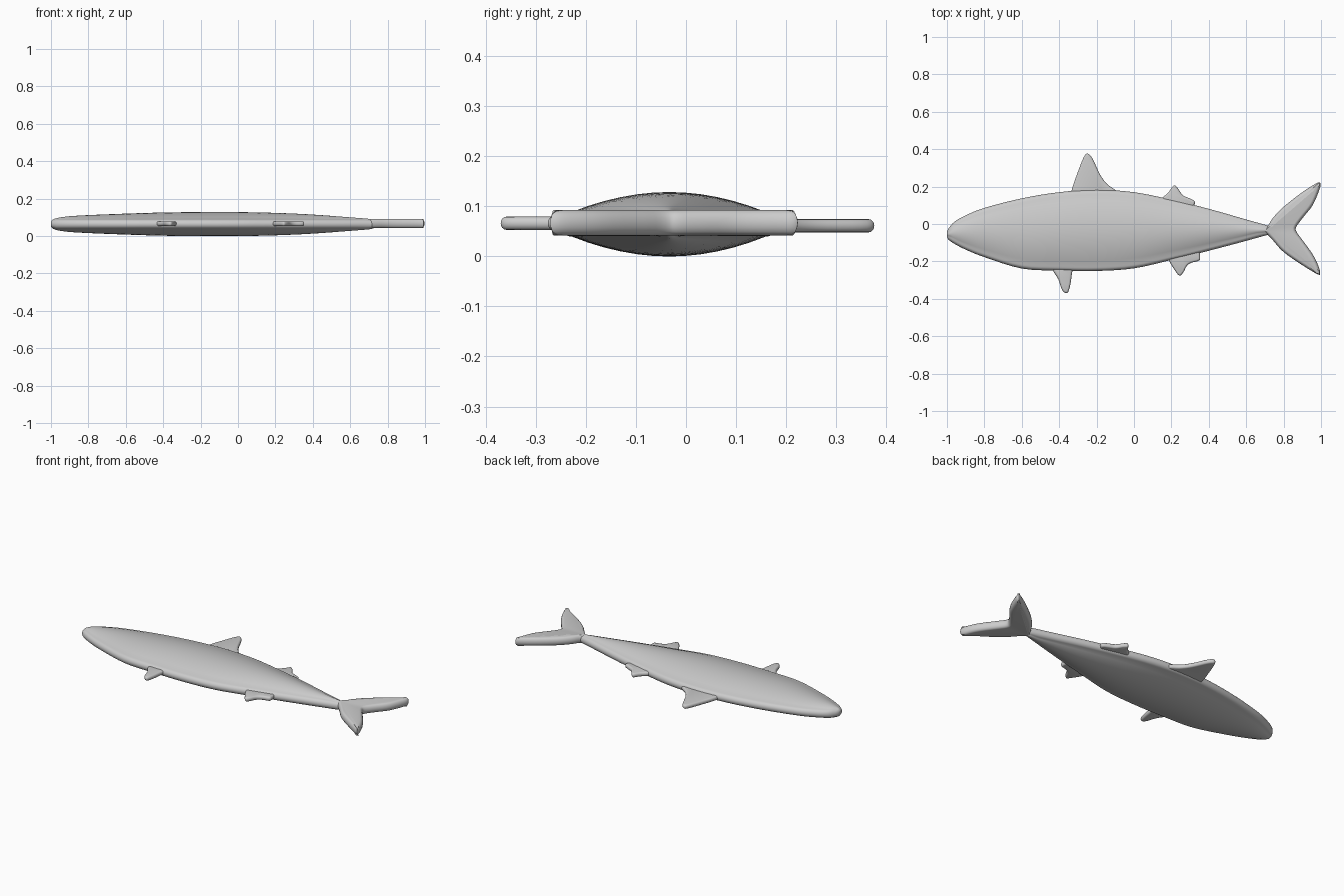
import bpy, bmesh, math
from mathutils import Vector

if "Cube" in bpy.data.objects:
    bpy.data.objects.remove(bpy.data.objects["Cube"])

CZ = 0.064
grey = bpy.data.materials.new("plain grey")
grey.diffuse_color = (0.6, 0.6, 0.6, 1)
grey.use_nodes = True
grey.node_tree.nodes["Principled BSDF"].inputs["Base Color"].default_value = grey.diffuse_color


def catmull(a, b, c, d, t):
    return 0.5 * (2*b + (c-a)*t + (2*a-5*b+4*c-d)*t*t + (3*b-a-3*c+d)*t**3)


def finish(bm, name):
    bmesh.ops.recalc_face_normals(bm, faces=bm.faces)
    me = bpy.data.meshes.new(name)
    bm.to_mesh(me)
    bm.free()
    me.materials.append(grey)
    ob = bpy.data.objects.new(name, me)
    bpy.context.collection.objects.link(ob)
    bpy.ops.object.select_all(action='DESELECT')
    ob.select_set(True)
    bpy.context.view_layer.objects.active = ob
    bpy.ops.object.shade_smooth_by_angle(angle=math.radians(40))


def bridge(bm, rings):
    for a, b in zip(rings, rings[1:]):
        n = len(a)
        for i in range(n):
            bm.faces.new((a[i], a[(i+1) % n], b[(i+1) % n], b[i]))


# Body stations: x, lower edge, upper edge, half thickness
stations = [Vector(s) for s in (
    (-1.0, -0.07, -0.042, 0.012), (-0.99, -0.085, -0.022, 0.024),
    (-0.96, -0.106, 0.012, 0.034), (-0.9, -0.137, 0.046, 0.042),
    (-0.8, -0.177, 0.086, 0.048), (-0.6, -0.238, 0.137, 0.056),
    (-0.4, -0.249, 0.17, 0.062), (-0.2, -0.251, 0.183, 0.064),
    (0.0, -0.237, 0.17, 0.064), (0.2, -0.192, 0.13, 0.06),
    (0.4, -0.143, 0.081, 0.051), (0.6, -0.09, 0.024, 0.036),
    (0.7, -0.062, -0.004, 0.028), (0.73, -0.056, -0.014, 0.02))]


def body():
    bm = bmesh.new()
    rows = []
    for i in range(len(stations) - 1):
        p = [stations[max(0, min(len(stations)-1, i+k))] for k in (-1, 0, 1, 2)]
        rows += [catmull(*p, k/4) for k in range(4)]
    rows.append(stations[-1])
    rings = []
    for x, lo, hi, h in rows:
        mid, w = (lo+hi)/2, (hi-lo)/2
        rim = min(0.025, 0.8*h)
        r = min(0.025, 0.6*w)
        # Rounded rim, then a shallow dome
        half = [(w-r+r*math.cos(a), rim*math.sin(a))
                for a in (k*math.pi/10 for k in range(5))]
        for k in range(7):
            y = (w-r)*(1-k/6)
            half.append((y, rim+(h-rim)*(1-(y/(w-r))**2)))
        top = half + [(-y, z) for y, z in half[-2::-1]]
        loop = top + [(y, -z) for y, z in top[-2:0:-1]]
        rings.append([bm.verts.new((x, mid+y, CZ+z)) for y, z in loop])
    bridge(bm, rings)
    bm.faces.new(rings[0])
    bm.faces.new(rings[-1])
    finish(bm, "body")


# Flat fin with a smooth outline and rounded edges
def fin(name, pts, half, edge, z=CZ):
    pts = [Vector(p) for p in pts]
    n = len(pts)
    out = [catmull(pts[i-1], pts[i], pts[(i+1) % n], pts[(i+2) % n], k/4)
           for i in range(n) for k in range(4)]
    m = len(out)
    area = sum(out[i-1].cross(out[i]) for i in range(m))
    s = 1 if area > 0 else -1
    normals = []
    for i in range(m):
        t = (out[(i+1) % m] - out[i-1]).normalized()
        normals.append(Vector((-t.y, t.x)) * s)
    bm = bmesh.new()
    rings = []
    for k in range(-4, 5):
        a = k*math.pi/8
        d, dz = edge*(1-math.cos(a)), half*math.sin(a)
        rings.append([bm.verts.new((p.x+q.x*d, p.y+q.y*d, z+dz))
                      for p, q in zip(out, normals)])
    bridge(bm, rings)
    bm.faces.new(rings[0])
    bm.faces.new(rings[-1])
    finish(bm, name)


body()
fin("tail_fin", [
    (0.69, -0.035), (0.715, -0.01), (0.745, 0.035), (0.8, 0.092), (0.9, 0.17),
    (0.98, 0.22), (0.997, 0.215), (0.99, 0.18), (0.955, 0.1), (0.9, 0.03),
    (0.868, -0.015), (0.868, -0.04), (0.9, -0.085), (0.957, -0.165), (0.988, -0.23),
    (0.995, -0.265), (0.98, -0.268), (0.9, -0.22), (0.8, -0.15), (0.745, -0.09),
    (0.715, -0.058)], 0.025, 0.017, 0.067)
fin("front_dorsal_fin", [
    (-0.33, 0.13), (-0.333, 0.18), (-0.305, 0.265), (-0.27, 0.355), (-0.248, 0.376),
    (-0.222, 0.35), (-0.18, 0.262), (-0.14, 0.21), (-0.09, 0.172), (-0.11, 0.13)],
    0.013, 0.011, 0.061)
fin("rear_dorsal_fin", [
    (0.15, 0.1), (0.15, 0.135), (0.185, 0.17), (0.213, 0.206), (0.235, 0.19),
    (0.26, 0.155), (0.295, 0.138), (0.325, 0.12), (0.312, 0.09), (0.25, 0.07)],
    0.013, 0.01, 0.063)
fin("pelvic_fin", [
    (-0.43, -0.215), (-0.435, -0.245), (-0.405, -0.295), (-0.384, -0.353),
    (-0.36, -0.37), (-0.345, -0.345), (-0.334, -0.28), (-0.335, -0.215)],
    0.013, 0.011, 0.066)
fin("anal_fin", [
    (0.18, -0.16), (0.19, -0.2), (0.215, -0.242), (0.242, -0.276), (0.263, -0.26),
    (0.282, -0.225), (0.305, -0.208), (0.345, -0.197), (0.354, -0.18), (0.34, -0.14),
    (0.25, -0.14)], 0.013, 0.01, 0.066)
